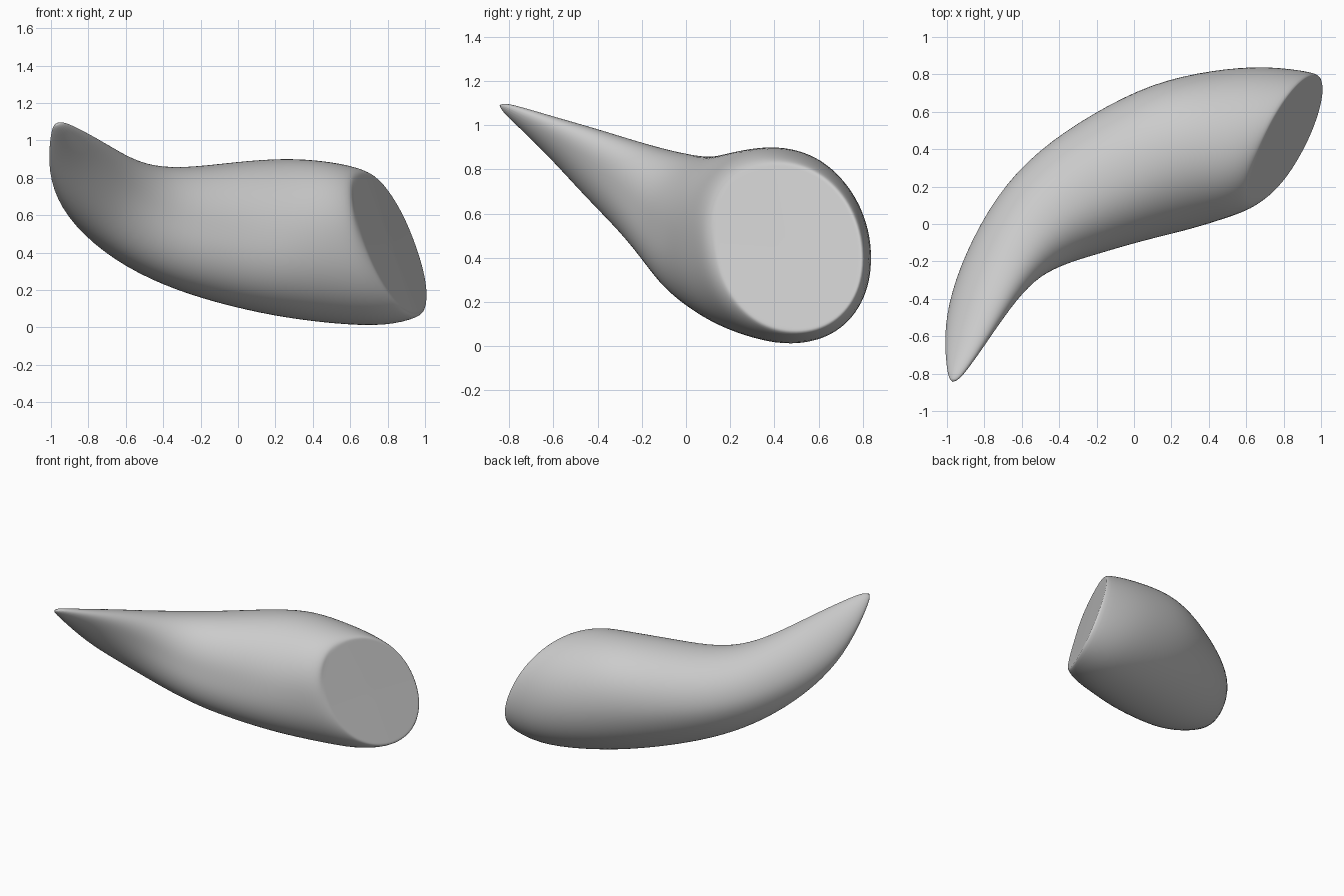
import bpy, bmesh, math
from mathutils import Vector

if "Cube" in bpy.data.objects:
    bpy.data.objects.remove(bpy.data.objects["Cube"])

SEGS = 24
# Cross-sections tip -> base: top point, bottom point, outer xy, inner xy
SECTIONS = [
    ((-.93, -.80, 1.10), (-.98, -.82, 1.05), (-.99, -.80), (-.925, -.825)),
    ((-.83, -.60, 1.04), (-.95, -.63, .87), (-1.0, -.63), (-.79, -.62)),
    ((-.74, -.40, .985), (-.90, -.46, .68), (-.98, -.42), (-.68, -.46)),
    ((-.63, -.20, .92), (-.78, -.27, .50), (-.90, -.15), (-.55, -.31)),
    ((-.48, .00, .865), (-.58, -.10, .33), (-.74, .16), (-.38, -.21)),
    ((-.27, .14, .855), (-.35, .03, .21), (-.52, .40), (-.18, -.15)),
    ((.00, .28, .89), (-.10, .16, .125), (-.22, .60), (.06, -.08)),
    ((.25, .40, .91), (.20, .30, .055), (.10, .76), (.30, -.03)),
    ((.47, .40, .895), (.50, .42, .015), (.42, .83), (.50, .03)),
    ((.62, .42, .865), (.80, .50, .00), (.70, .85), (.63, .08)),
    ((.675, .42, .84), (.96, .50, .05), (.955, .81), (.67, .12)),
]


def ring_points(top, bottom, outer, inner):
    top, bottom = Vector(top), Vector(bottom)
    z = (top.z + bottom.z) / 2
    outer, inner = Vector((*outer, z)), Vector((*inner, z))
    c = (top + bottom + outer + inner) / 4
    pts = []
    for i in range(SEGS):
        a = 2 * math.pi * i / SEGS
        co, si = math.cos(a), math.sin(a)
        h = (outer if co > 0 else inner) - c
        v = (top if si > 0 else bottom) - c
        pts.append(c + h * abs(co) ** .95 + v * abs(si) ** .95)
    return c, pts


rings = [ring_points(*s) for s in SECTIONS]
# Flat cut end: shrinking rings in the plane of the last section
c, last = rings[-1]
for k in (.95, .8, .4):
    rings.append((c, [c + (p - c) * k for p in last]))

# Loft the horn
bm = bmesh.new()
loops = [[bm.verts.new(p) for p in pts] for _, pts in rings]
for a, b in zip(loops, loops[1:]):
    for i in range(SEGS):
        j = (i + 1) % SEGS
        bm.faces.new((a[i], a[j], b[j], b[i]))
for loop, pole in ((loops[0], (-.972, -.85, 1.095)), (loops[-1], c)):
    pv = bm.verts.new(pole)
    for i in range(SEGS):
        bm.faces.new((loop[i], loop[(i + 1) % SEGS], pv))
bmesh.ops.recalc_face_normals(bm, faces=bm.faces)
mesh = bpy.data.meshes.new("horn")
bm.to_mesh(mesh)
bm.free()
horn = bpy.data.objects.new("horn", mesh)
bpy.context.collection.objects.link(horn)
for p in mesh.polygons:
    p.use_smooth = True
sub = horn.modifiers.new("smooth", 'SUBSURF')
sub.levels = sub.render_levels = 2
